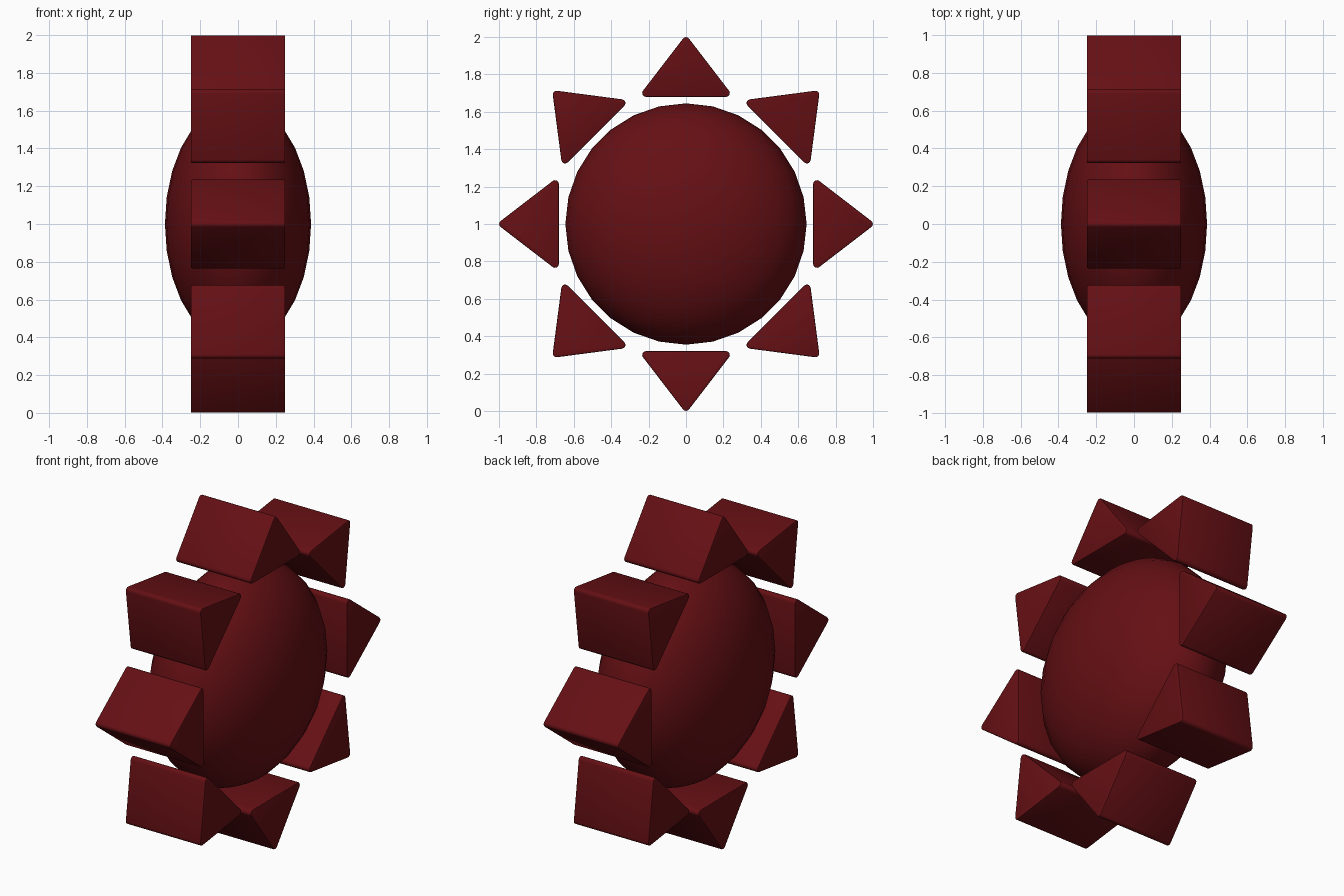
import bpy, bmesh
from math import sin, cos, tan, radians, pi, atan2
from mathutils import Matrix

if "Cube" in bpy.data.objects:
    bpy.data.objects.remove(bpy.data.objects["Cube"])

red = bpy.data.materials.new("dark_red")
red.diffuse_color = (0.13, 0.005, 0.007, 1)
red.use_nodes = True
red.node_tree.nodes["Principled BSDF"].inputs["Base Color"].default_value = red.diffuse_color


def smooth(ob, angle):
    bpy.ops.object.select_all(action='DESELECT')
    ob.select_set(True)
    bpy.context.view_layer.objects.active = ob
    bpy.ops.object.shade_smooth_by_angle(angle=radians(angle))


def add_object(name, bm, angle):
    bmesh.ops.recalc_face_normals(bm, faces=bm.faces)
    me = bpy.data.meshes.new(name)
    bm.to_mesh(me)
    bm.free()
    me.materials.append(red)
    ob = bpy.data.objects.new(name, me)
    bpy.context.collection.objects.link(ob)
    smooth(ob, angle)
    return ob


# flattened central disc
bm = bmesh.new()
bmesh.ops.create_uvsphere(bm, u_segments=28, v_segments=14, radius=1)
bmesh.ops.transform(bm, verts=bm.verts,
                    matrix=Matrix.Translation((0, 0, 1)) @ Matrix.Diagonal((0.387, 0.645, 0.645, 1)))
add_object("sun_disc", bm, 60)


# rounded triangle outline: y sideways, z outwards
def ray_profile(base=0.68, apex=1.012, half=0.255, r=0.02, steps=4):
    slope = atan2(half, apex - base)      # half angle at the tip
    corner = (pi / 2 - slope) / 2         # half angle at the base corners
    cy, cz = half - r / tan(corner), base + r
    arcs = [(cy, cz, -pi / 2, slope),
            (0, apex - r / sin(slope), slope, pi - slope),
            (-cy, cz, pi - slope, 1.5 * pi)]
    return [(y + r * cos(a + (b - a) * i / steps), z + r * sin(a + (b - a) * i / steps))
            for y, z, a, b in arcs for i in range(steps + 1)]


# eight triangular rays around the disc
for k in range(8):
    bm = bmesh.new()
    front = bm.faces.new([bm.verts.new((-0.25, y, z)) for y, z in ray_profile()])
    out = bmesh.ops.extrude_face_region(bm, geom=[front])
    verts = [v for v in out['geom'] if isinstance(v, bmesh.types.BMVert)]
    bmesh.ops.translate(bm, verts=verts, vec=(0.5, 0, 0))
    if not any(len(f.verts) > 4 and f.calc_center_median().x < -0.2 for f in bm.faces):
        bm.faces.new([v for v in bm.verts if v.co.x < 0])
    rims = [e for e in bm.edges if abs(e.verts[0].co.x - e.verts[1].co.x) < 1e-4]
    bmesh.ops.recalc_face_normals(bm, faces=bm.faces)
    bmesh.ops.bevel(bm, geom=rims, offset=0.006, segments=2, profile=0.5,
                    affect='EDGES', clamp_overlap=False)
    bmesh.ops.transform(bm, verts=bm.verts,
                        matrix=Matrix.Translation((0, 0, 1)) @ Matrix.Rotation(k * pi / 4, 4, 'X'))
    add_object(f"ray_{k + 1}", bm, 40)
